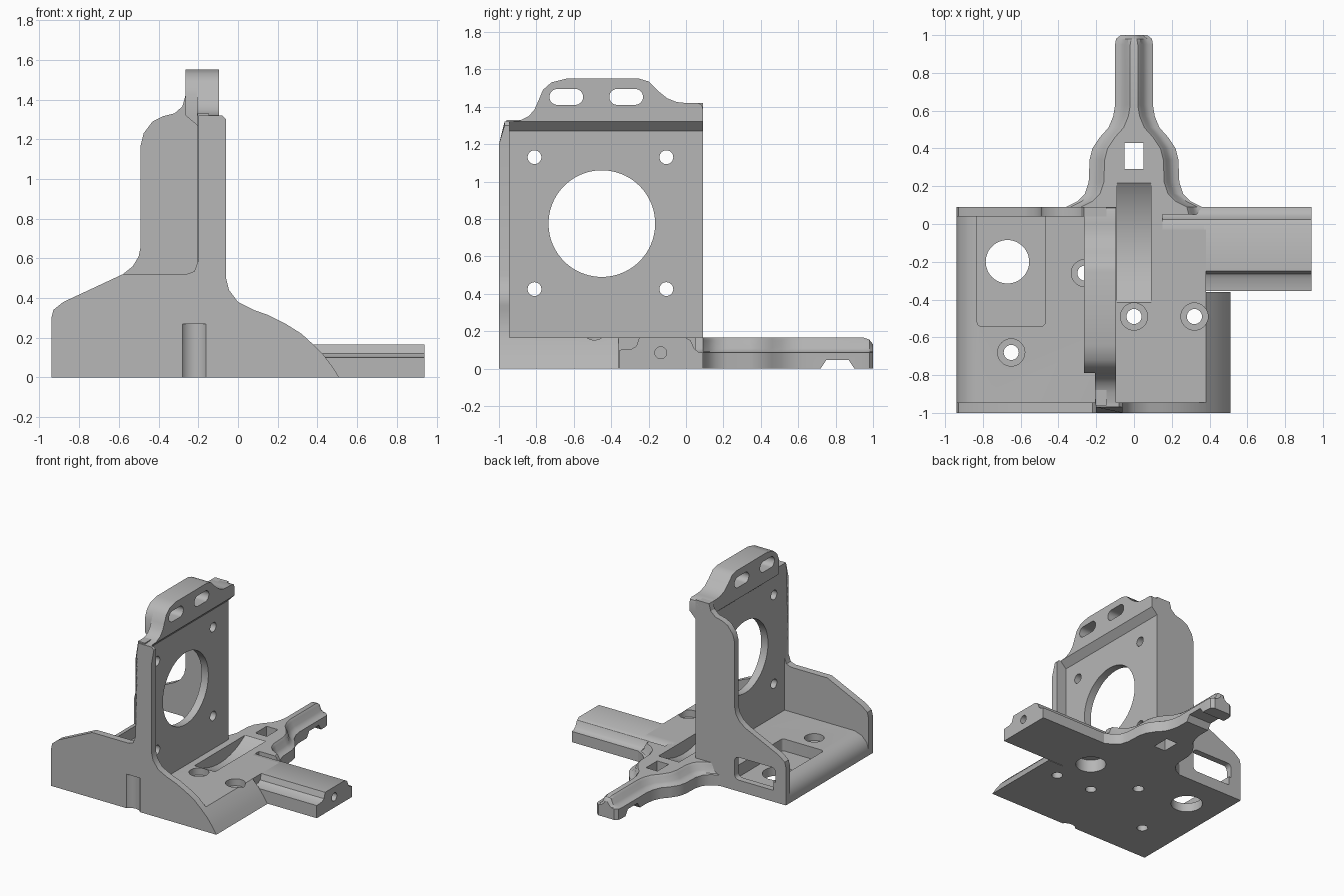
import bpy, bmesh, math

old = bpy.data.objects.get("Cube")
if old:
    bpy.data.objects.remove(old, do_unlink=True)

GREY = (0.47, 0.47, 0.47, 1)
mat = bpy.data.materials.new("plain grey")
mat.use_nodes = True
mat.diffuse_color = GREY
mat.node_tree.nodes["Principled BSDF"].inputs["Base Color"].default_value = GREY


def loft(name, rings):
    """Skin a list of equal-length point rings and cap both ends."""
    bm = bmesh.new()
    loops = [[bm.verts.new(p) for p in ring] for ring in rings]
    n = len(loops[0])
    for a, b in zip(loops, loops[1:]):
        for i in range(n):
            j = (i + 1) % n
            bm.faces.new((a[i], a[j], b[j], b[i]))
    bm.faces.new(loops[0])
    bm.faces.new(loops[-1])
    bmesh.ops.recalc_face_normals(bm, faces=bm.faces)
    mesh = bpy.data.meshes.new(name)
    bm.to_mesh(mesh)
    bm.free()
    mesh.materials.append(mat)
    ob = bpy.data.objects.new(name, mesh)
    bpy.context.collection.objects.link(ob)
    return ob


def prism(name, pts, axis, lo, hi):
    """Extrude a 2D profile along an axis."""
    place = {"x": lambda p, t: (t, p[0], p[1]),
             "y": lambda p, t: (p[0], t, p[1]),
             "z": lambda p, t: (p[0], p[1], t)}[axis]
    return loft(name, [[place(p, t) for p in pts] for t in (lo, hi)])


def rect(a0, a1, b0, b1):
    return [(a0, b0), (a1, b0), (a1, b1), (a0, b1)]


def rounded(a0, a1, b0, b1, r, steps=8):
    """Rectangle with rounded corners; r of half the height gives a slot."""
    pts = []
    corners = [(a1 - r, b1 - r), (a0 + r, b1 - r), (a0 + r, b0 + r), (a1 - r, b0 + r)]
    for k, (cx, cy) in enumerate(corners):
        for i in range(steps + 1):
            t = math.pi / 2 * (k + i / steps)
            pts.append((cx + r * math.cos(t), cy + r * math.sin(t)))
    return pts


def circle(cx, cy, r, n=48):
    return [(cx + r * math.cos(2 * math.pi * i / n),
             cy + r * math.sin(2 * math.pi * i / n)) for i in range(n)]


def cut(parts, pts, axis, lo, hi):
    """Subtract an extruded profile from each part."""
    tool = prism("cutter", pts, axis, lo, hi)
    tool.hide_render = True
    for ob in parts:
        mod = ob.modifiers.new("cut", "BOOLEAN")
        mod.operation = "DIFFERENCE"
        mod.solver = "EXACT"
        mod.object = tool
        bpy.context.view_layer.objects.active = ob
        bpy.ops.object.modifier_apply(modifier=mod.name)
    bpy.data.objects.remove(tool, do_unlink=True)


# Base slab with rounded left and right flanks
left_flank = [(-.94, 0), (-.94, .05), (-.925, .1), (-.88, .145), (-.82, .165)]
right_flank = [(.38, .165), (.43, .115), (.475, .055), (.51, 0)]
base = prism("base", left_flank + right_flank, "y", -.999, -.36)
base_rear = prism("base_rear", left_flank + [(.38, .165), (.38, 0)], "y", -.36, -.03)
base_back = prism("base_back", left_flank + [(.15, .165), (.15, 0)], "y", -.03, .09)

# Side arm with ledges along both edges
arm_section = [(-.355, 0), (-.355, .1), (-.29, .105), (-.265, .12), (-.25, .165),
               (.0, .165), (.025, .15), (.045, .105), (.065, .09), (.09, .085), (.09, 0)]
side_arm = prism("side_arm", arm_section, "x", .37, .94)
arm_root = prism("arm_root", [(-.05, 0), (-.05, .165)] + arm_section[5:], "x", .12, .37)

# Rear arm: ridge on a wider foot, narrowing to the tip
rings = []
for y, w, drop in [(.05, .37, 0), (.09, .36, 0), (.12, .3, 0), (.16, .26, 0), (.22, .24, 0),
                   (.34, .235, 0), (.4, .22, 0), (.46, .18, 0), (.51, .135, 0),
                   (.57, .11, 0), (.63, .1, 0), (.95, .1, 0), (.98, .095, .01), (1, .07, .035)]:
    half = [(w, 0), (w, .085), (w - .025, .09), (w - .05, .11), (w - .065, .15), (w - .08, .165)]
    half = [(max(x, .01), min(z, .165 - drop)) for x, z in half]
    section = half + [(-x, z) for x, z in reversed(half)]
    rings.append([(x, y, z) for x, z in section])
rear_arm = loft("rear_arm", rings)

# Front and back gusset walls
ramp = [(-.94, 0), (-.94, .3), (-.93, .34), (-.88, .38), (-.58, .52)]
front_wall = prism("front_wall", ramp + [
    (-.26, .52), (-.22, .535), (-.2, .59), (-.2, 1.2), (-.2, 1.32), (-.08, 1.32), (-.06, 1.3),
    (-.06, 1.2), (-.06, .5), (-.045, .44), (0, .38), (.08, .34), (.15, .315), (.24, .27),
    (.32, .22)] + right_flank, "y", -1, -.945)
for v in front_wall.data.vertices:
    if v.co.z > 1.25 and v.co.y < -.99:
        v.co.y += .03
back_wall = prism("back_wall", ramp + [
    (-.53, .56), (-.5, .61), (-.49, .66), (-.49, 1.17), (-.475, 1.23), (-.43, 1.29),
    (-.38, 1.315), (-.32, 1.33), (-.28, 1.365), (-.265, 1.42), (-.145, 1.42), (-.145, 0)],
    "y", .04, .09)

# Upright mounting plate with a thicker lip and sloped underside
plate = prism("mount_plate", rect(-.96, .089, .1, 1.33), "x", -.205, -.145)
crown = [(-.79, 1.43), (-.765, 1.49), (-.72, 1.53), (-.64, 1.55), (-.25, 1.55), (-.2, 1.535),
         (-.15, 1.485), (-.1, 1.445), (-.05, 1.425), (0, 1.42), (.065, 1.42), (.085, 1.41), (.09, 1.39)]
lip = prism("lip", [(-.95, 1.32), (-.89, 1.325), (-.84, 1.35), (-.81, 1.385)] + crown
            + [(.09, 1.32)], "x", -.206, -.095)
lip_left = prism("lip_left", [(-.79, 1.32)] + crown + [(.09, 1.32)], "x", -.265, -.205)
prism("lip_slope_right", [(-.16, 1.27), (-.145, 1.27), (-.095, 1.32), (-.16, 1.32)], "y", -.95, .09)
prism("lip_slope_left", [(-.19, 1.27), (-.205, 1.27), (-.265, 1.32), (-.19, 1.32)], "y", -.79, .09)

# Motor opening, screw holes and adjustment slots in the plate
cut([plate], circle(-.45, .775, .285, 96), "x", -.5, .1)
for y in (-.81, -.105):
    for z in (.425, 1.13):
        cut([plate], circle(y, z, .037, 24), "x", -.5, .1)
for y in (-.73, -.41):
    cut([lip, lip_left], rounded(y, y + .18, 1.41, 1.495, .042), "x", -.5, .1)

# Counterbored screw holes in the base
floor = [base, base_rear, base_back]
for x, y in [(-.65, -.68), (0, -.49), (.32, -.49), (-.26, -.26)]:
    parts = [base] if y < -.4 else [base_rear]
    cut(parts, circle(x, y, .04, 24), "z", -.1, .3)
    cut(parts, circle(x, y, .072, 32), "z", .11, .3)

# Pocket with drain hole, blind hole from below, and slot in the back wall
cut(floor, rounded(-.83, -.47, -.54, .3, .02), "z", .07, .4)
cut([base_rear], circle(-.67, -.2, .115), "z", -.1, .4)
cut([base_rear], circle(.235, -.21, .11), "z", -.1, .1)
cut([back_wall], rounded(-.85, -.49, .09, .27, .035), "y", -.1, .2)

# Curved wheel trough, square window, and notches
cut(floor + [rear_arm], circle(-.1, .61, .546, 128), "x", -.09, .09)
cut([rear_arm], rect(-.05, .05, .29, .43), "z", -.1, .3)
cut([rear_arm], [(.72, -.05), (.72, 0), (.75, .045), (.87, .045), (.9, 0), (.9, -.05)], "x", -.3, .3)
cut([side_arm], circle(-.135, .085, .032, 24), "x", .6, 1.1)
cut([front_wall, base], circle(-.22, -1.045, .075), "z", -.1, .27)

# Smooth the curved faces and keep the edges crisp
bpy.ops.object.select_all(action="DESELECT")
for ob in bpy.context.collection.objects:
    if ob.type == "MESH" and mat.name in ob.data.materials:
        ob.select_set(True)
        bpy.context.view_layer.objects.active = ob
bpy.ops.object.shade_smooth_by_angle(angle=math.radians(32))
